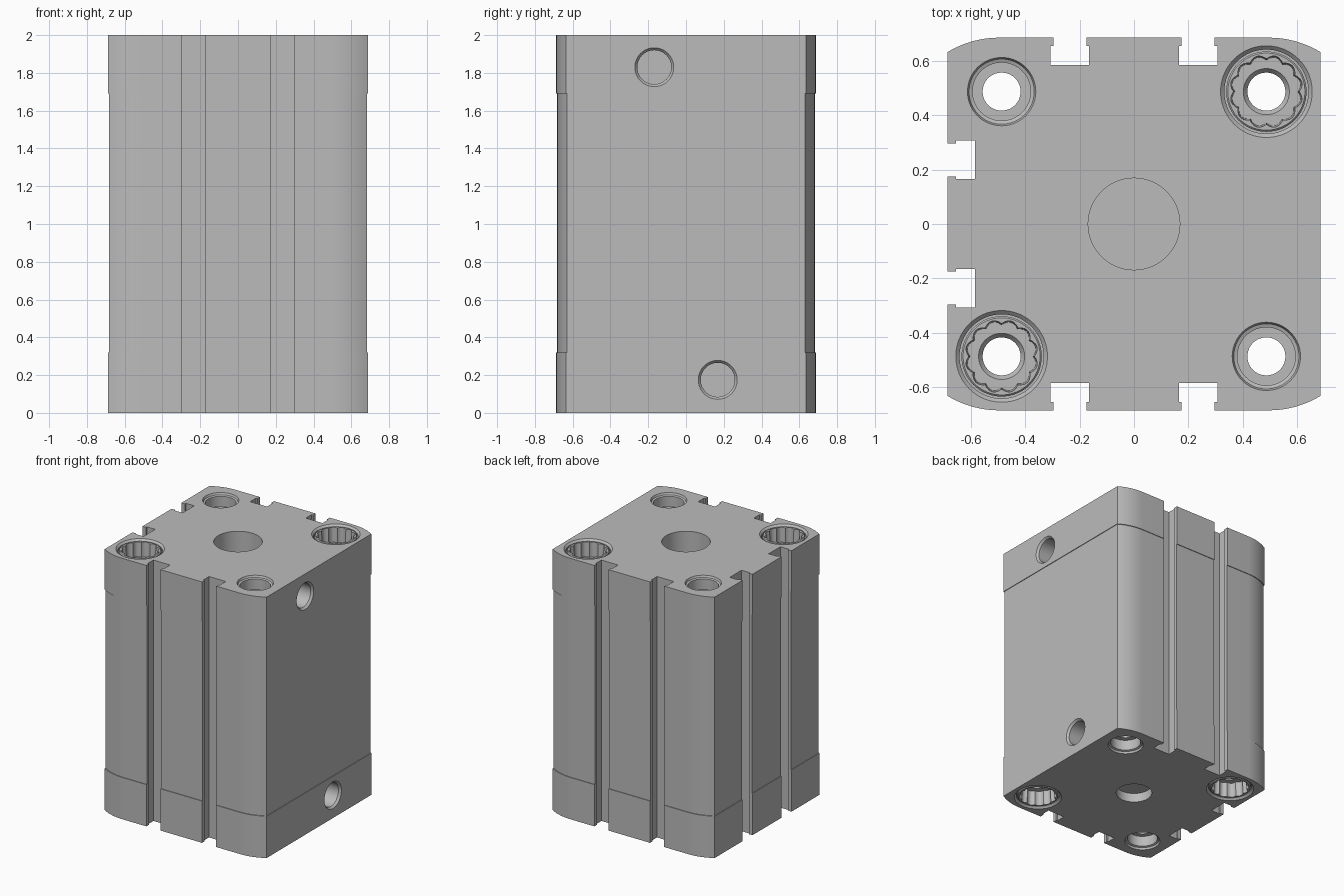
import bpy, bmesh, math
from mathutils import Matrix, Vector

if "Cube" in bpy.data.objects:
    bpy.data.objects.remove(bpy.data.objects["Cube"])

HEIGHT, HALF, BOLT = 2.0, 0.687, 0.488
SEG = 72

metal = bpy.data.materials.new("Satin grey metal")
metal.use_nodes = True
metal.diffuse_color = (0.5, 0.5, 0.5, 1)
metal.node_tree.nodes["Principled BSDF"].inputs["Base Color"].default_value = (0.5, 0.5, 0.5, 1)


def loft(bm, loops, closed=False):
    """Skin a stack of equal loops; cap the ends or join last to first."""
    rings = [[bm.verts.new(p) for p in loop] for loop in loops]
    pairs = list(zip(rings, rings[1:]))
    if closed:
        pairs.append((rings[-1], rings[0]))
    else:
        bm.faces.new(rings[0])
        bm.faces.new(rings[-1])
    for a, b in pairs:
        for i in range(len(a)):
            j = (i + 1) % len(a)
            bm.faces.new((a[i], a[j], b[j], b[i]))


def prism(bm, outline, z0, z1):
    loft(bm, [[(x, y, z) for x, y in outline] for z in (z0, z1)])


def circle(r, z, scallop=0.0):
    """Ring of points, optionally with twelve rounded lobes."""
    pts = []
    for i in range(SEG):
        a = math.tau * i / SEG
        q = r + scallop * abs(math.sin(6 * a))
        pts.append(Vector((q * math.cos(a), q * math.sin(a), z)))
    return pts


def lathe(bm, profile, matrix, closed=False):
    loft(bm, [[matrix @ p for p in circle(*ring)] for ring in profile], closed)


def finish(bm, name):
    bmesh.ops.recalc_face_normals(bm, faces=bm.faces)
    mesh = bpy.data.meshes.new(name)
    bm.to_mesh(mesh)
    bm.free()
    obj = bpy.data.objects.new(name, mesh)
    bpy.context.collection.objects.link(obj)
    mesh.materials.append(metal)
    return obj


def smooth(obj):
    bpy.ops.object.select_all(action="DESELECT")
    obj.select_set(True)
    bpy.context.view_layer.objects.active = obj
    bpy.ops.object.shade_smooth_by_angle(angle=math.radians(30))


def block_outline(half):
    """Square whose corners are shallow arcs ending on the left and right sides."""
    run, drop, steps = 0.19, 0.053, 8
    radius = (run ** 2 + drop ** 2) / (2 * drop)
    sweep = math.asin(run / radius)
    arc = []
    for i in range(steps + 1):
        a = sweep * (1 - i / steps)
        arc.append((half - run + radius * math.sin(a),
                    half - radius * (1 - math.cos(a))))
    left = [(-x, y) for x, y in reversed(arc)]
    upper = arc + left
    return upper + [(-x, -y) for x, y in upper]


def end_matrix(x, y, at_top):
    """Local z = 0 is the end face, negative z goes into the block."""
    return Matrix.Translation((x, y, HEIGHT if at_top else 0)) @ Matrix.Diagonal(
        (1, 1, 1 if at_top else -1, 1))


# All recesses in one cutter mesh
cut = bmesh.new()

# T-slots along the front, back and right sides
tee = [(-0.06, 0.75), (-0.06, 0.657), (-0.071, 0.657), (-0.071, 0.586),
       (0.071, 0.586), (0.071, 0.657), (0.06, 0.657), (0.06, 0.75)]
for s in (-1, 1):
    c = s * 0.236
    prism(cut, [(c + u, v) for u, v in tee], -0.1, HEIGHT + 0.1)
    prism(cut, [(c + u, -v) for u, v in tee], -0.1, HEIGHT + 0.1)
    prism(cut, [(-v, c + u) for u, v in tee], -0.1, HEIGHT + 0.1)

# Stepped bolt holes: socket pocket at one end, plain counterbore at the other
bolt_profile = [(0.169, 0.02), (0.169, 0), (0.155, -0.014), (0.155, -0.14),
                (0.07, -0.14), (0.07, 0.1 - HEIGHT), (0.107, 0.1 - HEIGHT),
                (0.107, 0.02 - HEIGHT), (0.12, 0.015 - HEIGHT),
                (0.126, -HEIGHT), (0.126, -HEIGHT - 0.02)]
corners = [(sx * BOLT, sy * BOLT, sx == sy) for sx in (-1, 1) for sy in (-1, 1)]
for x, y, at_top in corners:
    lathe(cut, bolt_profile, end_matrix(x, y, at_top))

# Blind centre bores
lathe(cut, [(0.169, 0.02), (0.169, -0.22)], end_matrix(0, 0, True))
lathe(cut, [(0.128, 0.02), (0.128, -0.07)], end_matrix(0, 0, False))

# Side ports with a small chamfer
port_profile = [(0.103, 0.03), (0.103, 0), (0.09, -0.016), (0.09, -0.28)]
for y, z in ((-0.168, 1.83), (0.168, 0.175)):
    lathe(cut, port_profile, Matrix.Translation((HALF, y, z)) @ Matrix.Rotation(math.pi / 2, 4, "Y"))

cutter = finish(cut, "recess_cutter")
cutter.hide_render = True

# Block: two end caps and a slightly slimmer tube between them
for name, half, z0, z1 in (("bottom_cap", HALF, 0, 0.32),
                           ("cylinder_body", HALF - 0.005, 0.32, 1.69),
                           ("top_cap", HALF, 1.69, HEIGHT)):
    bm = bmesh.new()
    prism(bm, block_outline(half), z0, z1)
    part = finish(bm, name)
    mod = part.modifiers.new("Recesses", "BOOLEAN")
    mod.operation, mod.solver, mod.object = "DIFFERENCE", "EXACT", cutter
    bpy.context.view_layer.objects.active = part
    bpy.ops.object.modifier_apply(modifier=mod.name)
    smooth(part)
bpy.data.objects.remove(cutter)

# Twelve-lobed socket sleeves, on opposite diagonals at each end
sleeve_profile = [(0.148, -0.14), (0.148, -0.014), (0.142, -0.008),
                  (0.121, -0.008, 0.014), (0.116, -0.12, 0.014),
                  (0.085, -0.12), (0.07, -0.14)]
for i, (x, y, at_top) in enumerate(corners):
    bm = bmesh.new()
    lathe(bm, sleeve_profile, end_matrix(x, y, at_top), closed=True)
    smooth(finish(bm, "socket_sleeve_%d" % (i + 1)))
